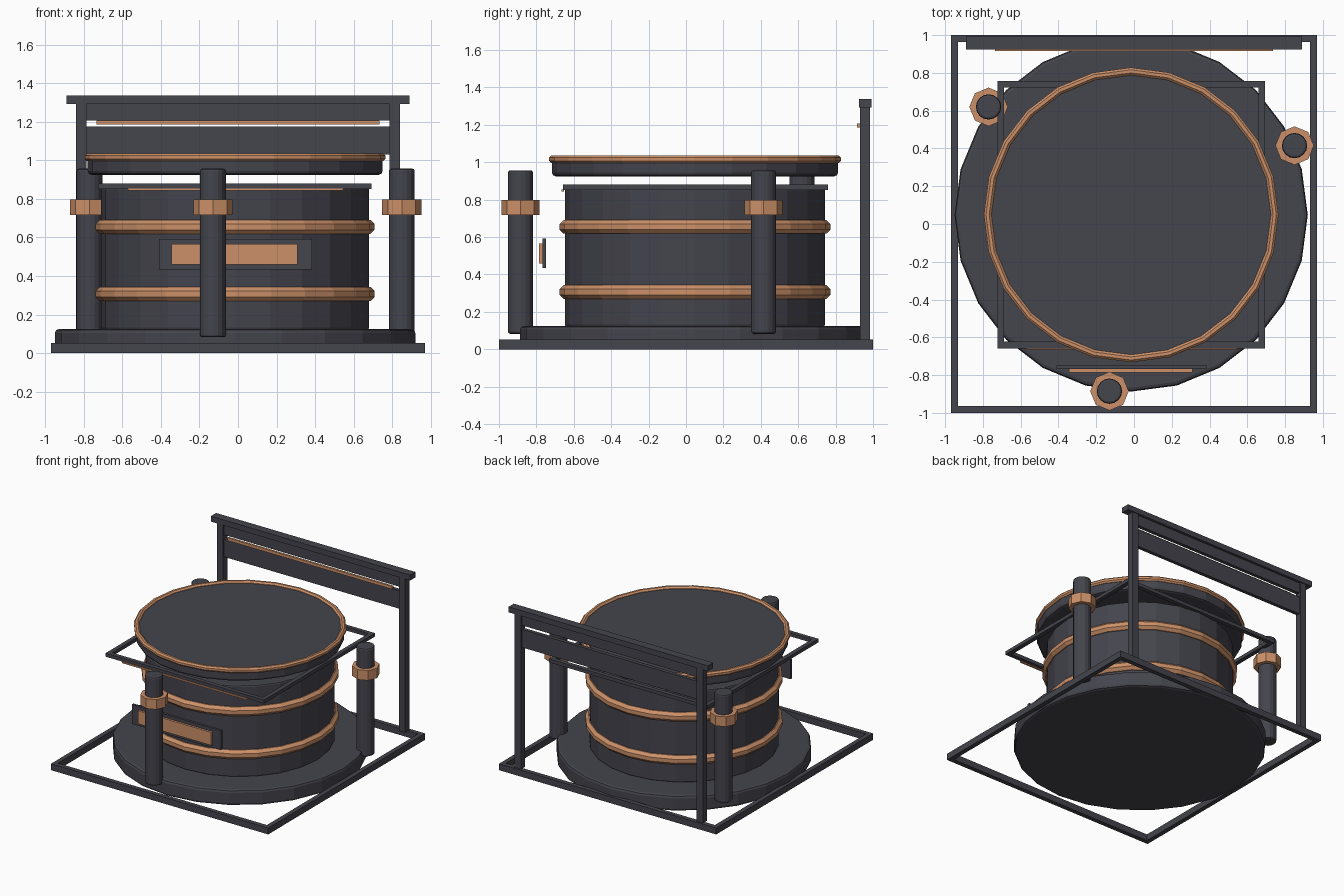
import bpy, bmesh, math
from mathutils import Matrix

if "Cube" in bpy.data.objects:
    bpy.data.objects.remove(bpy.data.objects["Cube"])

CX, CY = -0.015, 0.048  # centre of the round drum


def material(name, color):
    m = bpy.data.materials.new(name)
    m.diffuse_color = (*color, 1)
    m.use_nodes = True
    m.node_tree.nodes["Principled BSDF"].inputs["Base Color"].default_value = m.diffuse_color
    return m


DARK = material("charcoal", (0.058, 0.058, 0.074))
COPPER = material("copper", (0.60, 0.28, 0.14))


def finish(name, bm, mat):
    bmesh.ops.recalc_face_normals(bm, faces=bm.faces)
    mesh = bpy.data.meshes.new(name)
    bm.to_mesh(mesh)
    bm.free()
    mesh.materials.append(mat)
    ob = bpy.data.objects.new(name, mesh)
    bpy.context.collection.objects.link(ob)
    return ob


def box(name, x, y, z, mat=DARK):
    bm = bmesh.new()
    lo, hi = zip(x, y, z)
    size = [b - a for a, b in zip(lo, hi)]
    mid = [(a + b) / 2 for a, b in zip(lo, hi)]
    bmesh.ops.create_cube(bm, size=1, matrix=Matrix.Translation(mid) @ Matrix.Diagonal((*size, 1)))
    return finish(name, bm, mat)


def cylinder(name, x, y, r, z0, z1, sides=24, bevel=0.0, mat=DARK):
    bm = bmesh.new()
    bmesh.ops.create_cone(bm, cap_ends=True, segments=sides, radius1=r, radius2=r, depth=z1 - z0,
                          matrix=Matrix.Translation((x, y, (z0 + z1) / 2)))
    ob = finish(name, bm, mat)
    if bevel:
        mod = ob.modifiers.new("rounded_rim", "BEVEL")
        mod.width, mod.segments = bevel, 2
        mod.limit_method, mod.angle_limit = "ANGLE", math.radians(50)
    return ob


def hoop(name, major, half, z, sides=24):
    """Ring with an octagonal section, flat on its outer face."""
    bm = bmesh.new()
    r = half / math.cos(math.pi / 8)
    rings = []
    for i in range(sides):
        a = 2 * math.pi * i / sides
        ring = []
        for j in range(8):
            b = 2 * math.pi * (j + 0.5) / 8
            d = major + r * math.cos(b)
            ring.append(bm.verts.new((CX + d * math.cos(a), CY + d * math.sin(a), z + r * math.sin(b))))
        rings.append(ring)
    for i in range(sides):
        p, q = rings[i], rings[(i + 1) % sides]
        for j in range(8):
            k = (j + 1) % 8
            bm.faces.new((p[j], q[j], q[k], p[k]))
    return finish(name, bm, COPPER)


def square_frame(name, cx, cy, hx, hy, w, z):
    """Four bars forming an open rectangle."""
    for s, side in ((-1, "left"), (1, "right")):
        xs = sorted((cx + s * hx, cx + s * (hx - w)))
        box(f"{name}_{side}", xs, (cy - hy, cy + hy), z)
    for s, side in ((-1, "front"), (1, "back")):
        ys = sorted((cy + s * hy, cy + s * (hy - w)))
        box(f"{name}_{side}", (cx - hx + w, cx + hx - w), ys, z)


# Ground frame and drum
square_frame("ground_frame", 0, 0, 0.97, 1.0, 0.037, (0, 0.052))
cylinder("base_disc", CX, CY, 0.935, 0, 0.125, bevel=0.02)
cylinder("drum_body", CX, CY, 0.695, 0.12, 0.86, bevel=0.012)
hoop("lower_band", 0.687, 0.037, 0.307)
hoop("upper_band", 0.687, 0.037, 0.655)

# Square rim with copper trim, and the floating lid
square_frame("rim_frame", CX, CY + 0.002, 0.708, 0.708, 0.035, (0.852, 0.88))
box("rim_trim", (-0.57, 0.545), (-0.665, -0.652), (0.843, 0.855), COPPER)
cylinder("lid", CX, CY, 0.765, 0.925, 1.02, bevel=0.02)
hoop("lid_ring", 0.76, 0.02, 1.016)

# Three posts with octagonal collars
for i, (x, y) in enumerate(((-0.13, -0.885), (-0.77, 0.62), (0.85, 0.415))):
    cylinder(f"post_{i}", x, y, 0.067, 0.083, 0.957, sides=16, bevel=0.012)
    cylinder(f"post_collar_{i}", x, y, 0.102, 0.717, 0.797, sides=8, mat=COPPER)

# Front plate with copper inlay
box("front_plate", (-0.41, 0.385), (-0.768, -0.748), (0.435, 0.592))
box("front_inlay", (-0.345, 0.31), (-0.785, -0.768), (0.46, 0.565), COPPER)

# Rear gantry
for s, side in ((-1, "left"), (1, "right")):
    box(f"gantry_post_{side}", sorted((s * 0.785, s * 0.84)), (0.93, 0.985), (0.05, 1.3))
box("gantry_beam", (-0.89, 0.89), (0.925, 0.992), (1.293, 1.337))
box("gantry_upper_panel", (-0.785, 0.785), (0.942, 0.972), (1.208, 1.295))
box("gantry_lower_panel", (-0.785, 0.785), (0.942, 0.972), (1.03, 1.175))
box("gantry_trim", (-0.735, 0.735), (0.915, 0.932), (1.185, 1.208), COPPER)
